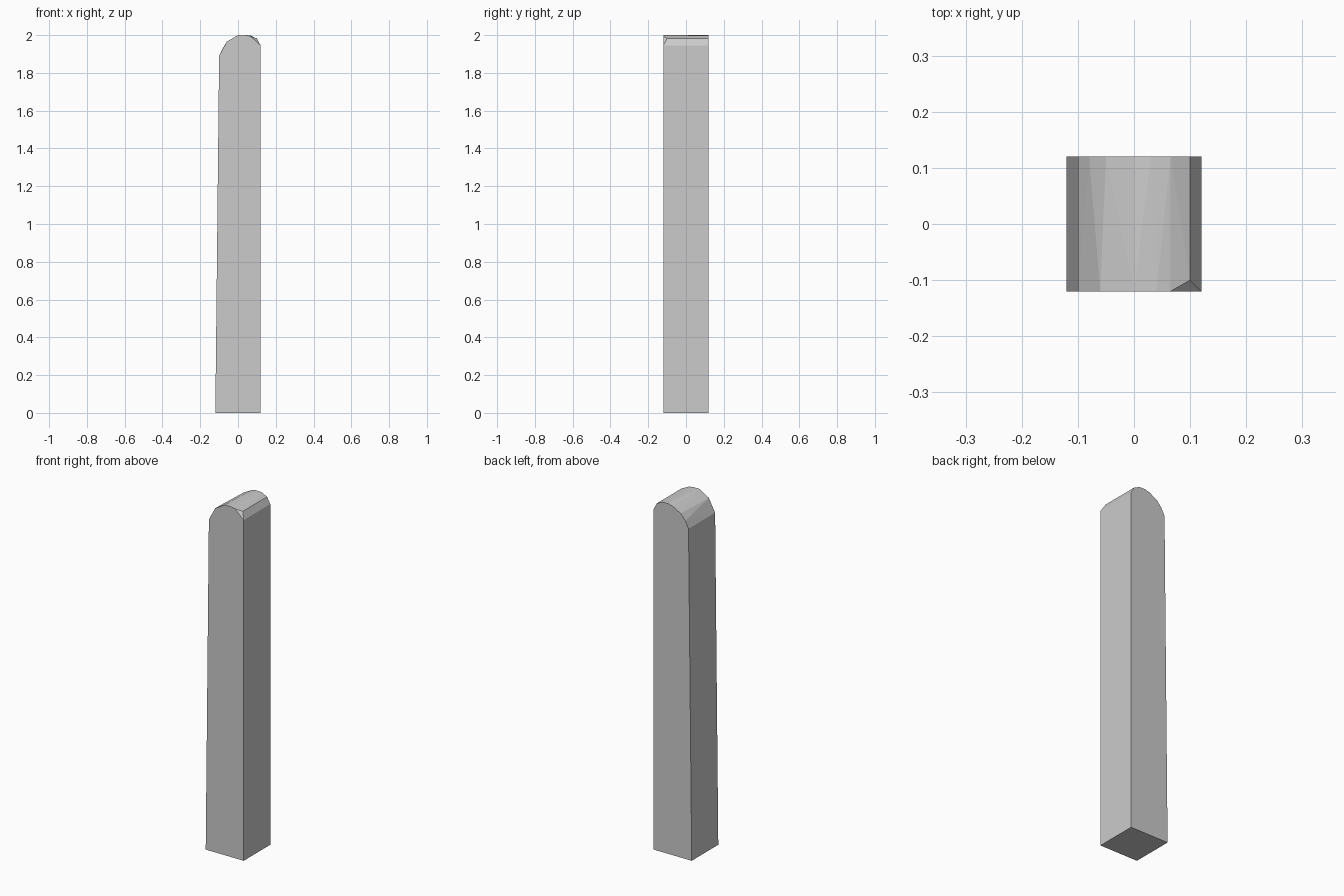
import bpy, bmesh, math

if "Cube" in bpy.data.objects:
    bpy.data.objects.remove(bpy.data.objects["Cube"])

HALF = 0.12

# Rounded-top outlines (x, z) of the front and back ends
front = [(-0.12, 0), (-0.10, 1.89), (-0.06, 1.965), (0.0, 2.0), (0.04, 2.0),
         (0.065, 1.995), (0.12, 1.945), (0.12, 0)]
back = [(-0.12, 0), (-0.10, 1.89), (-0.08, 1.93), (-0.05, 1.965), (0.0, 1.992),
        (0.03, 2.0), (0.065, 1.998), (0.10, 1.982), (0.12, 1.945), (0.12, 0)]

# Post: convex skin stretched between both outlines
bm = bmesh.new()
for y, outline in ((-HALF, front), (HALF, back)):
    for x, z in outline:
        bm.verts.new((x, y, z))

# Clipped corner at the front right of the top
bm.verts.new((0.10, -0.10, 1.982))

bmesh.ops.convex_hull(bm, input=bm.verts[:])
bmesh.ops.dissolve_limit(bm, angle_limit=math.radians(0.3),
                         verts=bm.verts[:], edges=bm.edges[:])
bmesh.ops.recalc_face_normals(bm, faces=bm.faces[:])

mesh = bpy.data.meshes.new("post")
bm.to_mesh(mesh)
bm.free()
bpy.context.collection.objects.link(bpy.data.objects.new("post", mesh))
